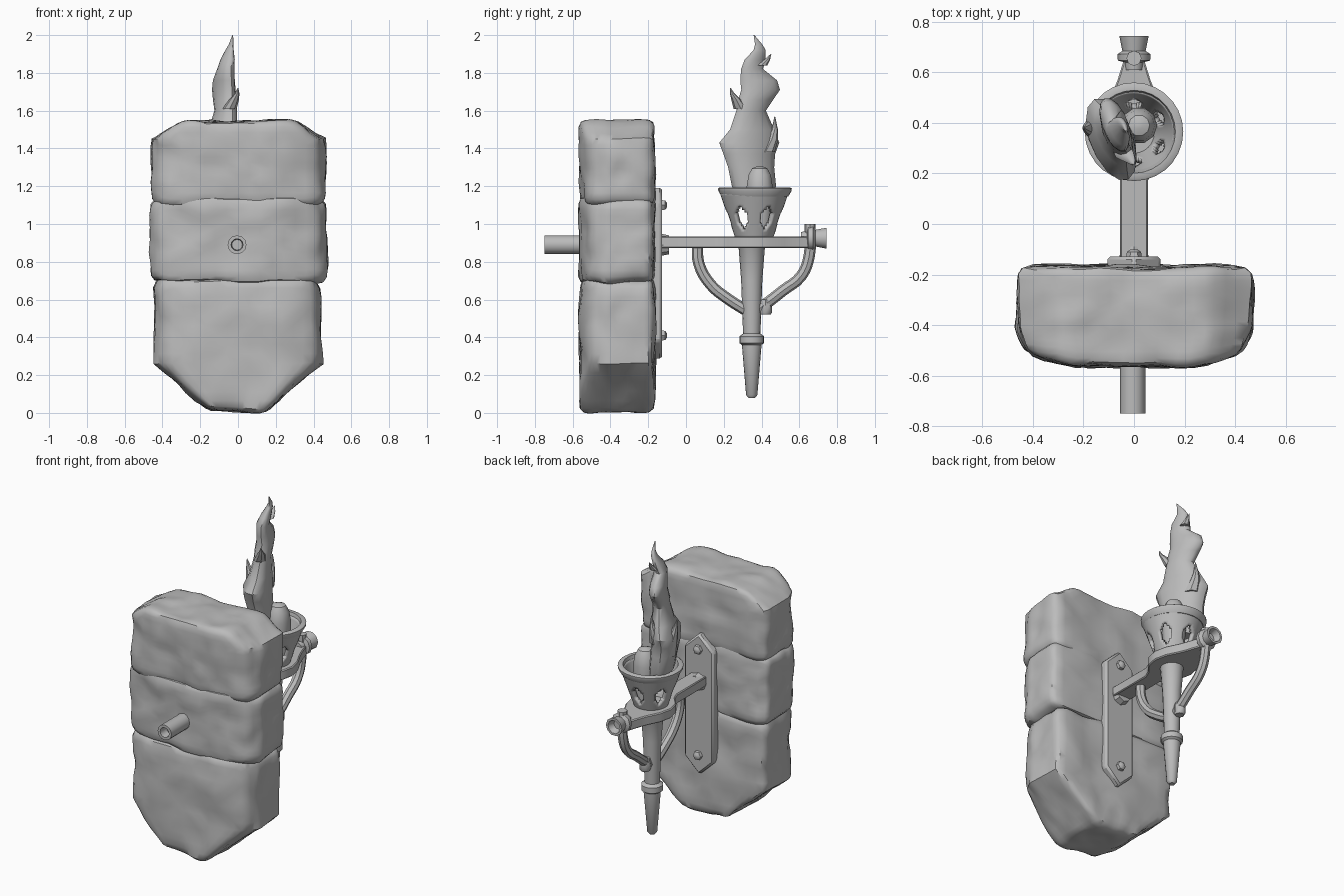
import bpy, bmesh, math
from mathutils import Vector, Matrix, noise

old = bpy.data.objects.get("Cube")
if old:
    bpy.data.objects.remove(old, do_unlink=True)

GREY = (0.5, 0.5, 0.5, 1)
mat = bpy.data.materials.new("plain_grey")
mat.use_nodes = True
mat.diffuse_color = GREY
mat.node_tree.nodes["Principled BSDF"].inputs["Base Color"].default_value = GREY

parts = []


def finish(name, bm, recalc=True):
    if recalc:
        bmesh.ops.recalc_face_normals(bm, faces=bm.faces)
    mesh = bpy.data.meshes.new(name)
    bm.to_mesh(mesh)
    bm.free()
    mesh.materials.append(mat)
    ob = bpy.data.objects.new(name, mesh)
    bpy.context.collection.objects.link(ob)
    parts.append(ob)
    return ob


def loft(name, rings, cap=True, skip=None):
    """Join rings of points, bottom to top; skip(i, j) leaves a face open."""
    bm = bmesh.new()
    rows = [[bm.verts.new(p) for p in ring] for ring in rings]
    n = len(rows[0])
    for j in range(len(rows) - 1):
        for i in range(n):
            if skip and skip(i, j):
                continue
            k = (i + 1) % n
            bm.faces.new((rows[j][i], rows[j][k], rows[j + 1][k], rows[j + 1][i]))
    if cap:
        bm.faces.new(rows[0][::-1])
        bm.faces.new(rows[-1])
    return finish(name, bm, cap)


def ellipse(c, rx, ry, n, shear=0.0):
    ring = []
    for i in range(n):
        a = math.tau * i / n
        dy = ry * math.sin(a)
        ring.append(Vector((c[0] + rx * math.cos(a) + shear * dy, c[1] + dy, c[2])))
    return ring


def lathe(name, profile, centre, n=16, along_y=False, **kw):
    """Turn (radius, height) pairs about z, or about y."""
    m = Matrix.Translation(centre)
    if along_y:
        m = m @ Matrix.Rotation(-math.pi / 2, 4, 'X')
    rings = [[m @ p for p in ellipse((0, 0, h), r, r, n)] for r, h in profile]
    return loft(name, rings, **kw)


def slab(name, outline, axis, lo, hi):
    """Extrude a 2D outline along y (outline in xz) or z (outline in xy)."""
    def pt(a, b, d):
        return Vector((a, d, b)) if axis == 'y' else Vector((a, b, d))
    return loft(name, [[pt(a, b, d) for a, b in outline] for d in (lo, hi)])


def bevel(ob, width):
    mod = ob.modifiers.new("bevel", 'BEVEL')
    mod.width, mod.segments, mod.limit_method = width, 1, 'ANGLE'


def clamp(t):
    return min(1, max(0, t))


def stone(name, z0, z1, half_width, seed):
    """Worn block: half width follows height, front corners are cut back."""
    bm = bmesh.new()
    bmesh.ops.create_cube(bm, size=2)
    bmesh.ops.subdivide_edges(bm, edges=bm.edges, cuts=13, use_grid_fill=True)
    power = 13
    for v in bm.verts:
        p = v.co
        p /= sum(abs(c) ** power for c in p) ** (1 / power)
        z = (z0 + z1) / 2 + p.z * (z1 - z0) / 2
        front = clamp(-p.y)
        x = p.x * half_width(z) * (1 - 0.09 * clamp((front - 0.35) / 0.6))
        y = -0.365 + p.y * 0.197 + 0.045 * front * clamp((abs(x) - 0.22) / 0.2)
        v.co = (x, y, z)
    bm.normal_update()
    for v in bm.verts:
        q = v.co * 5 + Vector((seed, 0, seed))
        v.co += v.normal * (0.018 * noise.noise(q) + 0.009 * noise.noise(q * 2.3))
    bmesh.ops.triangulate(bm, faces=bm.faces)
    return finish(name, bm)


def tube(name, points, radius):
    curve = bpy.data.curves.new(name, 'CURVE')
    curve.dimensions = '3D'
    curve.bevel_depth, curve.bevel_resolution = radius, 2
    curve.use_fill_caps = True
    curve.resolution_u = 4
    s = curve.splines.new('BEZIER')
    s.bezier_points.add(len(points) - 1)
    for b, (y, z) in zip(s.bezier_points, points):
        b.co = (0, y, z)
        b.handle_left_type = b.handle_right_type = 'AUTO'
    curve.materials.append(mat)
    ob = bpy.data.objects.new(name, curve)
    bpy.context.collection.objects.link(ob)
    bpy.ops.object.select_all(action='DESELECT')
    ob.select_set(True)
    bpy.context.view_layer.objects.active = ob
    bpy.ops.object.convert(target='MESH')
    parts.append(bpy.context.view_layer.objects.active)


# Stacked wall stones: chamfered top, tapered foot
stone("top_stone", 1.1, 1.548, lambda z: 0.46 - 0.13 * clamp((z - 1.45) / 0.09), 3)
stone("middle_stone", 0.69, 1.14, lambda z: 0.468, 11)
stone("bottom_stone", 0.01, 0.715, lambda z: 0.17 + 0.275 * clamp((z - 0.02) / 0.24), 24)

# Hollow peg through the wall
lathe("wall_peg", [(0.05, 0.3), (0.05, 0), (0.032, 0), (0.028, 0.06)],
      (-0.005, -0.75, 0.89), 12, True)

# Pointed back plate with rivets
plate = slab("back_plate", [(0, 0.28), (0.105, 0.38), (0.105, 1.1),
                            (0, 1.2), (-0.105, 1.1), (-0.105, 0.38)],
             'y', -0.19, -0.128)
bevel(plate, 0.012)
for label, z in (("upper", 1.1), ("lower", 0.41)):
    lathe(label + "_rivet", [(0.032, 0), (0.028, 0.03), (0.012, 0.04)],
          (0, -0.14, z), 6, True)
lathe("arm_socket", [(0.06, 0), (0.05, 0.05)], (0, -0.14, 0.89), 8, True)

# Arm widening into a collar round the torch
half = [(0.055, -0.14), (0.055, 0.17), (0.075, 0.22), (0.125, 0.28), (0.142, 0.36),
        (0.125, 0.44), (0.085, 0.52), (0.065, 0.57), (0.04, 0.65)]
arm = slab("bracket_arm", half + [(-x, y) for x, y in reversed(half)],
           'z', 0.872, 0.935)
bevel(arm, 0.006)

# Flared finial at the arm end
lathe("arm_finial", [(0.035, 0), (0.038, 0.03), (0.064, 0.037), (0.066, 0.062),
                     (0.046, 0.075), (0.058, 0.133), (0.043, 0.133), (0.03, 0.09)],
      (0, 0.61, 0.925), 10, True)

# Curved braces below the arm
tube("inner_brace", [(0.06, 0.89), (0.068, 0.79), (0.13, 0.68),
                     (0.22, 0.605), (0.33, 0.535)], 0.03)
tube("outer_brace", [(0.656, 1.0), (0.652, 0.83), (0.61, 0.725),
                     (0.51, 0.645), (0.44, 0.59), (0.37, 0.54)], 0.03)
lathe("brace_foot", [(0.028, 0.52), (0.034, 0.53), (0.034, 0.58), (0.028, 0.6)],
      (0, 0.42, 0), 8)

# Torch handle with a band
lathe("torch_handle", [(0.018, 0.08), (0.03, 0.095), (0.052, 0.36), (0.066, 0.37),
                       (0.066, 0.405), (0.046, 0.42), (0.056, 0.7), (0.07, 0.88),
                       (0.1, 0.935)], (0, 0.348, 0))

# Basket cup with six oval windows
SEGS, ROWS = 72, 16


def window(i, j):
    across = (i % 12 - 5.5) / 3
    up = (j - 6.5) / 4
    return across ** 2 + up ** 2 < 1


cup = lathe("torch_cup", [(0.1 + 0.082 * j / ROWS, 0.925 + 0.24 * j / ROWS)
                          for j in range(ROWS + 1)],
            (0, 0.361, 0), SEGS, cap=False, skip=window)
wall = cup.modifiers.new("wall", 'SOLIDIFY')
wall.thickness, wall.offset = 0.025, -1
lathe("cup_rim", [(0.152, 1.145), (0.176, 1.145), (0.194, 1.175), (0.195, 1.188),
                  (0.188, 1.193), (0.164, 1.193), (0.152, 1.145)],
      (0, 0.365, 0), 28, cap=False)
lathe("cup_floor", [(0.1, 0.93), (0.1, 0.945)], (0, 0.36, 0))

# Wick stump standing in the cup
loft("wick", [ellipse((0.02, 0.39, z), r, r, 10)
              for z, r in ((0.94, 0.06), (1.12, 0.072), (1.2, 0.072),
                           (1.26, 0.062), (1.295, 0.042), (1.305, 0.015))])

# Flame: x, y, z, half width, half depth
flame = [(-0.05, 0.36, 1.1, 0.05, 0.07), (-0.08, 0.36, 1.2, 0.08, 0.12),
         (-0.085, 0.345, 1.3, 0.085, 0.125), (-0.09, 0.335, 1.37, 0.09, 0.14),
         (-0.09, 0.335, 1.43, 0.088, 0.163), (-0.08, 0.35, 1.5, 0.068, 0.12),
         (-0.065, 0.345, 1.6, 0.055, 0.08), (-0.07, 0.37, 1.66, 0.056, 0.095),
         (-0.075, 0.395, 1.71, 0.054, 0.105), (-0.075, 0.385, 1.76, 0.05, 0.1),
         (-0.065, 0.35, 1.82, 0.042, 0.06), (-0.055, 0.365, 1.87, 0.034, 0.056),
         (-0.045, 0.39, 1.92, 0.02, 0.033), (-0.036, 0.385, 1.95, 0.012, 0.02),
         (-0.028, 0.36, 2.0, 0.002, 0.002)]
loft("flame", [ellipse((x, y, z), rx, ry, 14, -0.3) for x, y, z, rx, ry in flame])


# Licking side tongues of the flame
def tongue(name, path, radius):
    last = len(path) - 1
    rings = []
    for k, p in enumerate(path):
        r = max(0.002, radius * (1 - k / last))
        rings.append(ellipse(p, r, r, 8))
    loft(name, rings)


tongue("side_tongue", [(-0.13, 0.38, 1.3), (-0.16, 0.38, 1.4), (-0.185, 0.38, 1.47),
                       (-0.2, 0.38, 1.54)], 0.06)
tongue("back_tongue", [(-0.09, 0.42, 1.38), (-0.09, 0.455, 1.45), (-0.085, 0.47, 1.5),
                       (-0.08, 0.47, 1.57)], 0.05)
tongue("front_tongue", [(-0.045, 0.29, 1.61), (-0.02, 0.265, 1.66),
                        (-0.005, 0.245, 1.69), (0, 0.235, 1.72)], 0.038)
tongue("upper_tongue", [(-0.055, 0.4, 1.84), (-0.05, 0.43, 1.87), (-0.05, 0.45, 1.9)], 0.03)

# Smooth shading with sharp edges kept
bpy.ops.object.select_all(action='DESELECT')
for ob in parts:
    ob.select_set(True)
bpy.context.view_layer.objects.active = parts[0]
bpy.ops.object.shade_smooth_by_angle(angle=math.radians(40))
